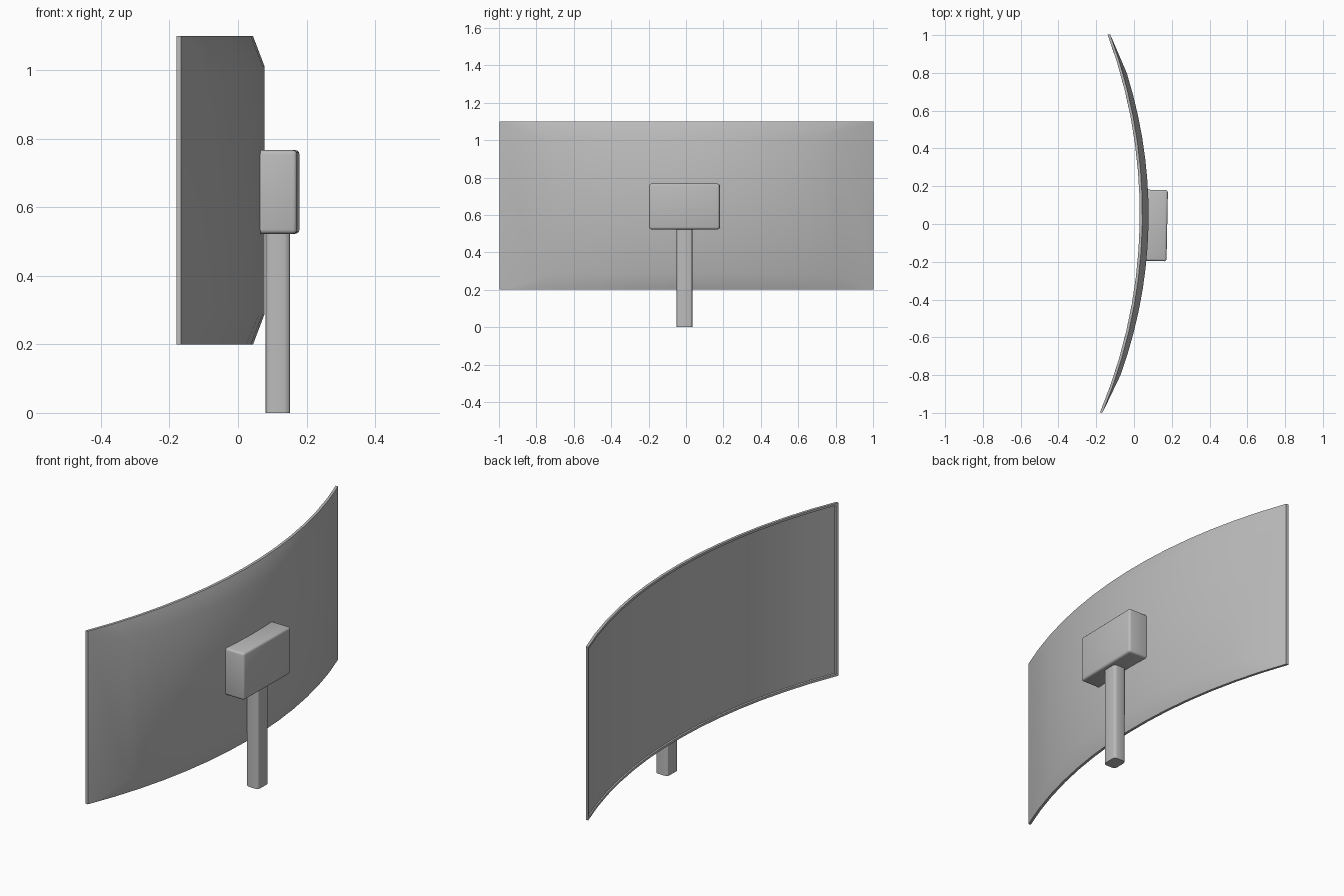
import bpy, bmesh, math
from mathutils import Matrix, Vector

cube = bpy.data.objects.get("Cube")
if cube:
    bpy.data.objects.remove(cube, do_unlink=True)

TURN = Matrix.Rotation(-0.02, 4, 'Z')   # whole monitor is turned slightly
RADIUS = 2.73                           # curvature of the screen
MID_X, MID_Z = 0.03, 0.65
COLUMNS = 14

grey = bpy.data.materials.new("plain_grey")
grey.use_nodes = True
colour = (0.5, 0.5, 0.5, 1)
grey.diffuse_color = colour
grey.node_tree.nodes["Principled BSDF"].inputs["Base Color"].default_value = colour


def finish(name, bm):
    bmesh.ops.recalc_face_normals(bm, faces=bm.faces)
    bm.transform(TURN)
    mesh = bpy.data.meshes.new(name)
    bm.to_mesh(mesh)
    bm.free()
    mesh.materials.append(grey)
    obj = bpy.data.objects.new(name, mesh)
    bpy.context.collection.objects.link(obj)
    bpy.ops.object.select_all(action='DESELECT')
    obj.select_set(True)
    bpy.context.view_layer.objects.active = obj
    bpy.ops.object.shade_smooth_by_angle(angle=math.radians(30))
    return obj


def ring(bm, half_y, half_z, depth, pinch=0.0):
    """Rectangle outline bent round the screen curve: top row and bottom row."""
    rows = []
    for side in (1, -1):
        row = []
        for i in range(COLUMNS + 1):
            t = 2 * i / COLUMNS - 1
            y = t * half_y
            x = MID_X - RADIUS + math.sqrt(RADIUS ** 2 - y * y) + depth - pinch * t * t
            row.append(bm.verts.new((x, y, MID_Z + side * half_z)))
        rows.append(row)
    return rows


def cap(bm, rows):
    top, low = rows
    for i in range(COLUMNS):
        bm.faces.new((top[i], top[i + 1], low[i + 1], low[i]))


# Curved panel: raised back, sloping border, thin rim, recessed screen
bm = bmesh.new()
rings = [
    ring(bm, 0.80, 0.363, 0.047, 0.012),
    ring(bm, 1.0, 0.45, 0.014),
    ring(bm, 1.0, 0.45, 0.0),
    ring(bm, 0.987, 0.438, 0.0),
    ring(bm, 0.984, 0.435, 0.006),
]
for a, b in zip(rings, rings[1:]):
    loop_a = a[0] + a[1][::-1]
    loop_b = b[0] + b[1][::-1]
    for i in range(len(loop_a)):
        j = (i + 1) % len(loop_a)
        bm.faces.new((loop_a[i], loop_a[j], loop_b[j], loop_b[i]))
cap(bm, rings[0])
cap(bm, rings[-1])
finish("curved_panel", bm)


def block(name, low, high, bevel, segments, upright_only=False):
    low, high = Vector(low), Vector(high)
    bm = bmesh.new()
    bmesh.ops.create_cube(bm, size=1)
    bmesh.ops.scale(bm, vec=high - low, verts=bm.verts)
    bmesh.ops.translate(bm, vec=(low + high) / 2, verts=bm.verts)
    edges = [e for e in bm.edges if not upright_only
             or abs(e.verts[0].co.z - e.verts[1].co.z) > 0.1]
    bmesh.ops.bevel(bm, geom=edges, offset=bevel, segments=segments,
                    profile=0.5, affect='EDGES')
    return finish(name, bm)


# Mounting box on the back and the post beneath it
block("mount_box", (0.05, -0.194, 0.523), (0.176, 0.183, 0.767), 0.012, 3)
block("stand_post", (0.081, -0.048, 0.0), (0.152, 0.038, 0.54), 0.016, 3, True)
